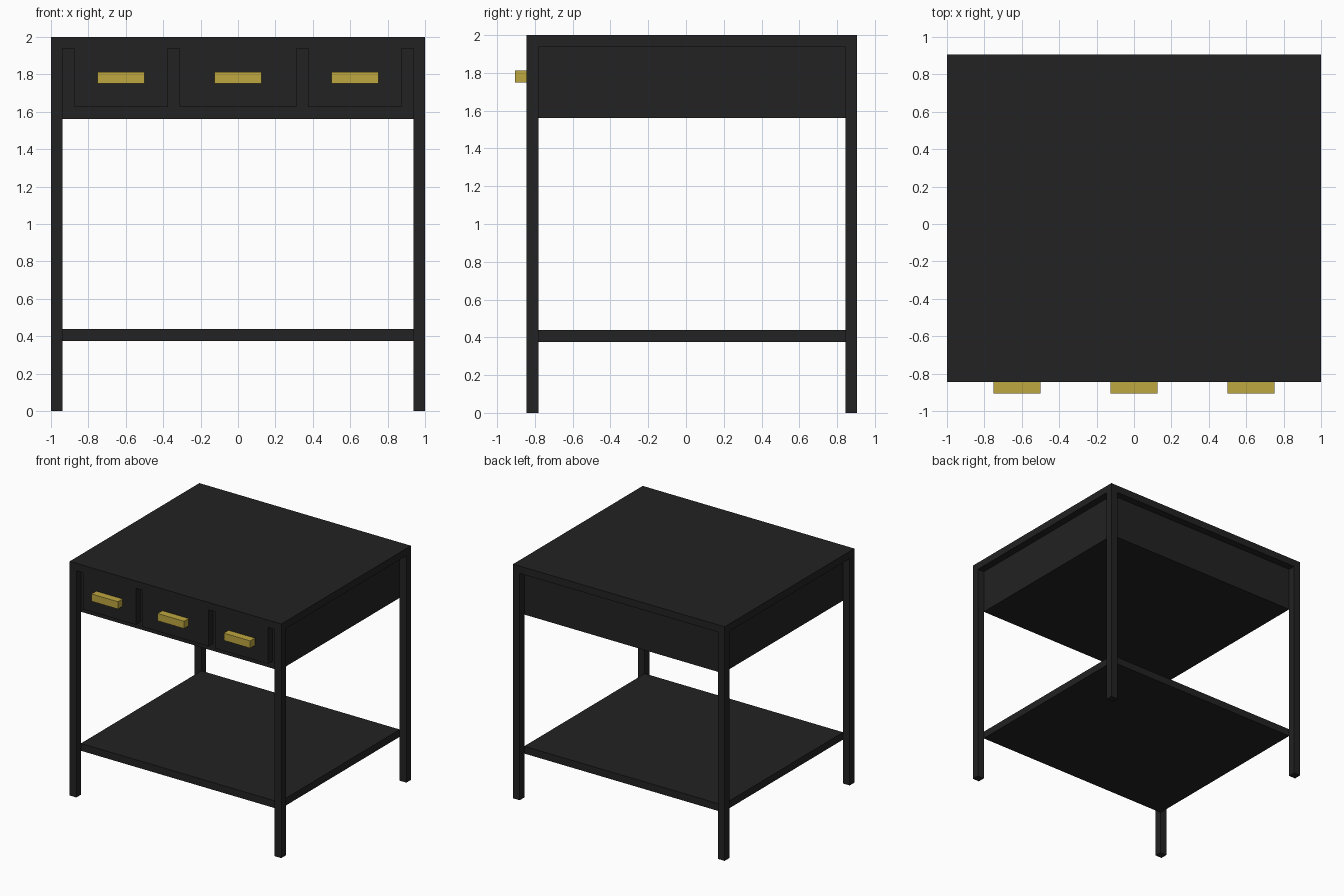
import bpy

cube = bpy.data.objects.get("Cube")
if cube:
    bpy.data.objects.remove(cube, do_unlink=True)


def material(name, rgb):
    m = bpy.data.materials.new(name)
    m.use_nodes = True
    m.diffuse_color = (*rgb, 1)
    bsdf = m.node_tree.nodes["Principled BSDF"]
    bsdf.inputs["Base Color"].default_value = (*rgb, 1)
    bsdf.inputs["Roughness"].default_value = 0.7
    return m


BLACK = material("black wood", (0.016, 0.016, 0.016))
BRASS = material("brass", (0.52, 0.39, 0.052))


def box(name, x, y, z, mat=BLACK):
    """Box from (min, max) ranges on each axis."""
    bpy.ops.mesh.primitive_cube_add(size=1, location=[sum(r) / 2 for r in (x, y, z)])
    ob = bpy.context.object
    ob.name = name
    ob.scale = [r[1] - r[0] for r in (x, y, z)]
    bpy.ops.object.transform_apply(location=False, rotation=False, scale=True)
    ob.data.materials.append(mat)
    return ob


U = 1 / 16                       # thickness of every board and leg
FRONT, BACK = -13.5 * U, 14.5 * U
INNER_X = (-1 + U, 1 - U)
INNER_Y = (FRONT + U, BACK - U)

# Table top
box("table_top", (-1, 1), (FRONT, BACK), (2 - U, 2))

# Four corner legs
for side, x in (("right", -1), ("left", 1 - U)):
    for end, y in (("front", FRONT), ("back", BACK - U)):
        box(f"{end}_{side}_leg", (x, x + U), (y, y + U), (0, 2 - U))

# Recessed drawer case and lower shelf
box("drawer_case", INNER_X, INNER_Y, (25 * U, 2 - U))
box("lower_shelf", INNER_X, INNER_Y, (6 * U, 7 * U))

# Drawer fronts, flush with the top's edge, each with a bar handle
for side, center, half in (("right", -10 * U, 4 * U), ("middle", 0, 5 * U), ("left", 10 * U, 4 * U)):
    box(f"{side}_drawer_front", (center - half, center + half), (FRONT, FRONT + U), (26 * U, 2 - U))
    box(f"{side}_handle", (center - 2 * U, center + 2 * U), (FRONT - U, FRONT), (28 * U, 29 * U), BRASS)
